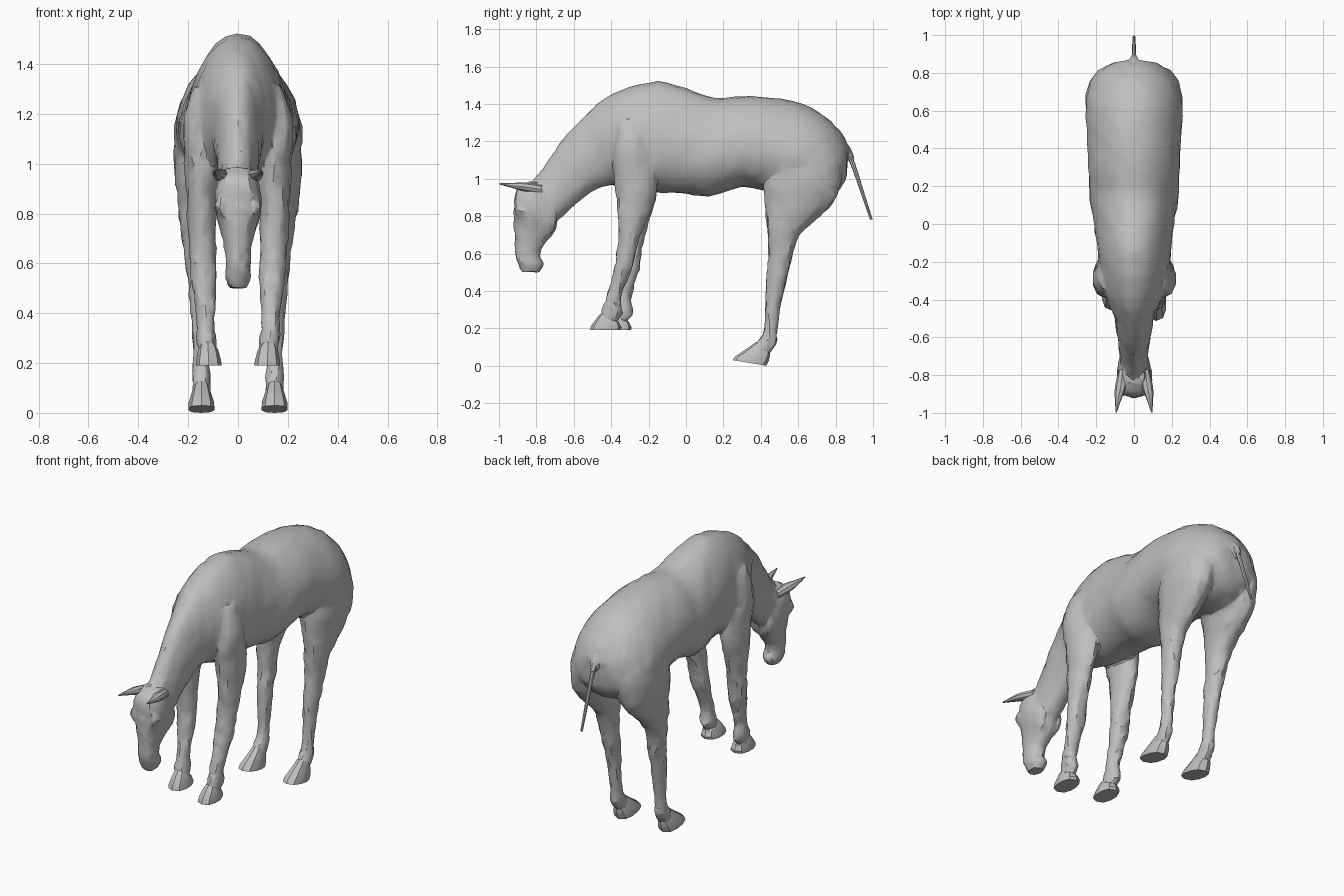
import bpy, bmesh, math, random
from mathutils import Vector

random.seed(4)
if "Cube" in bpy.data.objects:
    bpy.data.objects.remove(bpy.data.objects["Cube"])

coat = bpy.data.materials.new("plain grey")
coat.use_nodes = True
GREY = (0.52, 0.52, 0.52, 1)
coat.diffuse_color = GREY
coat.node_tree.nodes["Principled BSDF"].inputs["Base Color"].default_value = GREY


def activate(ob):
    bpy.ops.object.select_all(action='DESELECT')
    ob.select_set(True)
    bpy.context.view_layer.objects.active = ob


def spline(rows, steps):
    """Catmull-Rom interpolation of station rows."""
    out = []
    for i in range(len(rows) - 1):
        q = [rows[max(i - 1, 0)], rows[i], rows[i + 1], rows[min(i + 2, len(rows) - 1)]]
        for s in range(steps):
            t = s / steps
            out.append([0.5 * (2 * b + (c - a) * t + (2 * a - 5 * b + 4 * c - d) * t * t
                               + (3 * b - a - 3 * c + d) * t ** 3) for a, b, c, d in zip(*q)])
    return out + [list(rows[-1])]


def loft(name, rows, side=1, n=16, steps=3, egg=0.0, power=1.0, rough=0.0, dy=0.0, angle=30):
    """Rows: y, z of one edge; y, z of the opposite edge; centre x; half width."""
    bm = bmesh.new()
    rings = []
    for y0, z0, y1, z1, cx, hw in spline(rows, steps):
        a, b = Vector((0, y0, z0)), Vector((0, y1, z1))
        ring = []
        for k in range(n):
            t = 2 * math.pi * k / n
            c, s = math.cos(t), math.sin(t)
            p = (a + b) / 2 + (a - b) / 2 * c
            p.x = side * (cx + math.copysign(abs(s) ** power, s) * hw * (1 - egg * c))
            p.y += dy * min(max((0.95 - p.z) / 0.6, 0), 1)
            p += Vector([random.uniform(-rough, rough) for _ in range(3)])
            ring.append(bm.verts.new(p))
        rings.append(ring)
    for r, q in zip(rings, rings[1:]):
        for k in range(n):
            bm.faces.new((r[k], r[(k + 1) % n], q[(k + 1) % n], q[k]))
    bm.faces.new(rings[0])
    bm.faces.new(rings[-1])
    bmesh.ops.recalc_face_normals(bm, faces=bm.faces)
    me = bpy.data.meshes.new(name)
    bm.to_mesh(me)
    bm.free()
    me.materials.append(coat)
    ob = bpy.data.objects.new(name, me)
    bpy.context.collection.objects.link(ob)
    activate(ob)
    bpy.ops.object.shade_smooth_by_angle(angle=math.radians(angle))
    return ob


def fuse(target, others):
    """Melt overlapping parts into one skin with uneven facets."""
    activate(target)
    for ob in others:
        ob.select_set(True)
    bpy.ops.object.join()
    remesh = target.modifiers.new("skin", 'REMESH')
    remesh.mode, remesh.voxel_size = 'VOXEL', 0.008
    relax = target.modifiers.new("relax", 'SMOOTH')
    relax.factor, relax.iterations = 0.5, 2
    facets = target.modifiers.new("facets", 'DECIMATE')
    facets.ratio = 0.035
    for m in ("skin", "relax", "facets"):
        bpy.ops.object.modifier_apply(modifier=m)
    bpy.ops.object.shade_smooth_by_angle(angle=math.radians(28))


# Trunk and neck, rump to poll
body = loft("body", [
    (.866, 1.17, .862, 1.06, 0, .05), (.845, 1.22, .85, .99, 0, .125), (.8, 1.28, .805, .93, 0, .185),
    (.73, 1.345, .74, .89, 0, .225), (.62, 1.4, .62, .88, 0, .255), (.45, 1.435, .45, .93, 0, .246),
    (.3, 1.44, .3, .955, 0, .24), (.15, 1.432, .12, .905, 0, .232), (0, 1.485, 0, .92, 0, .21),
    (-.15, 1.52, -.12, .925, 0, .195), (-.3, 1.49, -.24, .93, 0, .185), (-.44, 1.425, -.34, .95, 0, .15),
    (-.55, 1.33, -.4, .965, 0, .11), (-.65, 1.22, -.49, .94, 0, .092), (-.73, 1.105, -.58, .87, 0, .08),
    (-.82, .985, -.68, .78, 0, .07)], n=24, egg=.15, power=.93, rough=.004)

# Head, poll to muzzle
head = loft("head", [
    (-.84, .985, -.74, .975, 0, .055), (-.91, .94, -.69, .88, 0, .088), (-.92, .85, -.685, .78, 0, .094),
    (-.92, .76, -.705, .71, 0, .074), (-.915, .68, -.76, .645, 0, .056), (-.912, .6, -.782, .59, 0, .05),
    (-.897, .54, -.758, .54, 0, .05), (-.875, .5, -.79, .498, 0, .034)],
    n=14, egg=-.08, power=.85, rough=.004)

FORE = [
    (-.35, 1.26, -.27, 1.26, .13, .02), (-.38, 1.12, -.17, 1.1, .135, .075), (-.38, .97, -.16, .93, .142, .072),
    (-.37, .85, -.195, .82, .147, .06), (-.365, .7, -.245, .69, .143, .056), (-.372, .6, -.272, .59, .14, .054),
    (-.385, .53, -.287, .52, .135, .052), (-.402, .45, -.32, .44, .132, .041), (-.428, .36, -.348, .35, .13, .037),
    (-.448, .31, -.338, .28, .128, .041), (-.458, .26, -.37, .235, .123, .037), (-.465, .24, -.375, .215, .12, .036)]
FORE_HOOF = [(-.45, .285, -.38, .245, .122, .032), (-.472, .262, -.36, .235, .12, .042),
             (-.508, .213, -.345, .205, .118, .052), (-.513, .19, -.35, .19, .117, .053)]
HIND = [
    (.54, 1.29, .7, 1.27, .14, .05), (.44, 1.12, .82, 1.1, .143, .108), (.415, .96, .822, .95, .152, .105),
    (.422, .86, .76, .84, .157, .087), (.432, .76, .64, .735, .162, .07), (.44, .65, .582, .64, .16, .056),
    (.438, .55, .556, .53, .155, .048), (.428, .45, .53, .43, .152, .042), (.425, .33, .504, .32, .15, .036),
    (.418, .2, .488, .19, .148, .032), (.398, .15, .483, .12, .147, .037), (.368, .11, .455, .075, .147, .036),
    (.35, .09, .44, .055, .147, .038)]
HIND_HOOF = [(.375, .128, .445, .085, .147, .03), (.33, .095, .45, .055, .147, .04),
             (.262, .05, .443, .028, .147, .053), (.25, .03, .43, 0, .147, .054)]

parts = [head]
for label, s in (("left", 1), ("right", -1)):
    step = 0 if s == 1 else .055
    # Legs
    parts.append(loft(label + "_foreleg", FORE, s, n=12, rough=.005, dy=step))
    parts.append(loft(label + "_hind_leg", HIND, s, n=14, rough=.005))
    # Shoulder blade ridge and upper arm
    parts.append(loft(label + "_shoulder", [
        (-.35, 1.31, -.22, 1.31, .15, .025), (-.38, 1.2, -.2, 1.18, .155, .062),
        (-.39, 1.06, -.19, 1.04, .15, .07), (-.38, .95, -.24, .93, .14, .04)], s, n=10, rough=.005))
    # Cheek
    parts.append(loft(label + "_cheek", [
        (-.8, .88, -.72, .87, .06, .015), (-.83, .82, -.69, .8, .058, .03),
        (-.82, .75, -.7, .735, .048, .028), (-.8, .7, -.73, .7, .042, .012)], s, n=10))
    # Brow over the eye
    parts.append(loft(label + "_brow", [
        (-.9, .88, -.84, .88, .06, .012), (-.917, .83, -.83, .825, .07, .026),
        (-.9, .785, -.84, .785, .058, .01)], s, n=8, steps=2))
    # Hooves
    loft(label + "_front_hoof", FORE_HOOF, s, n=10, steps=1, power=.7, dy=step, angle=25)
    loft(label + "_hind_hoof", HIND_HOOF, s, n=10, steps=1, power=.7, angle=25)
    # Ear, pointing forward
    loft(label + "_ear", [
        (-.77, .965, -.77, .92, .06, .02), (-.86, .98, -.85, .93, .07, .03),
        (-.92, .978, -.91, .945, .082, .02), (-.998, .977, -.998, .97, .094, .003)], s, n=8, steps=2)

# Flared tail root melts into the rump
parts.append(loft("tail_root", [
    (.78, 1.27, .8, 1.12, 0, .08), (.845, 1.205, .84, 1.12, 0, .05), (.88, 1.165, .86, 1.12, 0, .024),
    (.905, 1.1, .88, 1.09, 0, .015)], n=10, steps=2))
fuse(body, parts)

# Thin tail
loft("tail", [
    (.865, 1.17, .845, 1.15, 0, .016), (.905, 1.08, .882, 1.07, 0, .012),
    (.95, .935, .932, .93, 0, .01), (.998, .783, .984, .78, 0, .007)], n=8, steps=2)
